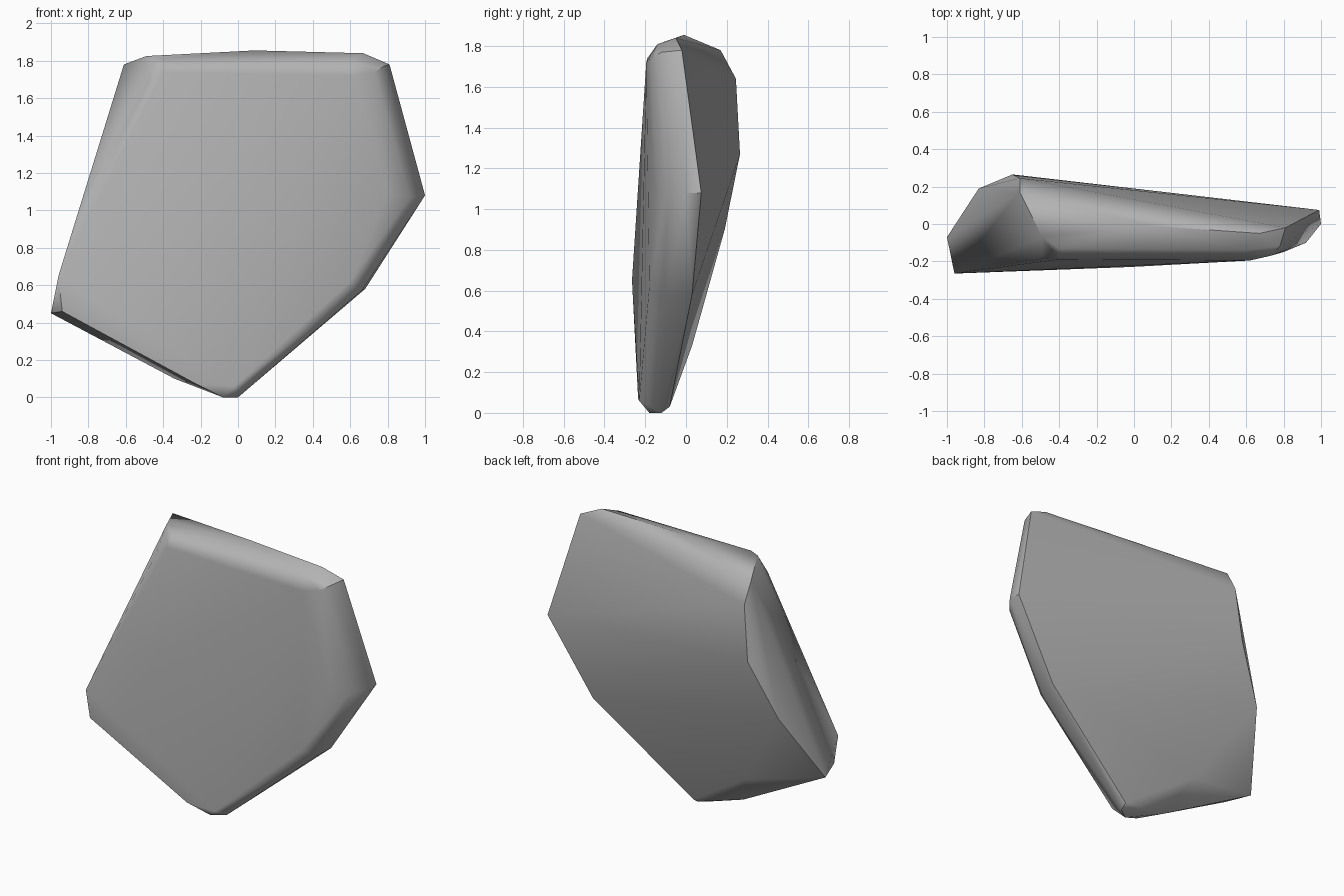
import bpy, bmesh, math

cube = bpy.data.objects.get("Cube")
if cube:
    bpy.data.objects.remove(cube, do_unlink=True)

# Stone material
stone = bpy.data.materials.new("grey_stone")
stone.use_nodes = True
grey = (0.45, 0.45, 0.45, 1.0)
stone.diffuse_color = grey
bsdf = next(n for n in stone.node_tree.nodes if n.type == "BSDF_PRINCIPLED")
bsdf.inputs["Base Color"].default_value = grey
bsdf.inputs["Roughness"].default_value = 0.9

# Rim of the broad front face, running round from the lower left
front_rim = [(-0.96, -0.265, 0.65), (-0.49, -0.18, 1.67), (-0.40, -0.19, 1.74),
             (0.62, -0.195, 1.72), (0.73, -0.17, 1.74), (0.80, -0.15, 1.09),
             (0.60, -0.18, 0.62), (-0.02, -0.23, 0.06), (-0.22, -0.235, 0.07),
             (-0.94, -0.25, 0.46)]

# Worn edge between front and back
edge_ring = [(-1.0, -0.07, 0.45), (-0.49, -0.07, 1.825), (-0.40, -0.13, 1.81),
             (0.60, -0.14, 1.81), (0.09, -0.01, 1.855), (0.67, -0.05, 1.84),
             (0.78, -0.12, 1.77), (0.92, -0.10, 1.07), (1.0, 0.0, 1.08),
             (0.66, -0.10, 0.57), (0.0, -0.12, 0.0), (-0.08, -0.18, 0.0),
             (-0.34, -0.13, 0.10)]

# Rim of the sloping back face
back_rim = [(-0.61, 0.17, 1.78), (-0.61, 0.245, 1.64), (-0.65, 0.265, 1.27),
            (-0.83, 0.19, 0.90), (-0.46, 0.03, 0.33), (0.0, -0.08, 0.03),
            (0.68, 0.03, 0.58), (0.99, 0.075, 1.08), (0.81, -0.02, 1.78)]

# Wrap the three rims into one solid slab
bm = bmesh.new()
for point in front_rim + edge_ring + back_rim:
    bm.verts.new(point)
bmesh.ops.convex_hull(bm, input=bm.verts)
bmesh.ops.delete(bm, geom=[v for v in bm.verts if not v.link_faces], context="VERTS")
bmesh.ops.recalc_face_normals(bm, faces=bm.faces)
mesh = bpy.data.meshes.new("stone_slab")
bm.to_mesh(mesh)
bm.free()
mesh.materials.append(stone)

slab = bpy.data.objects.new("stone_slab", mesh)
bpy.context.collection.objects.link(slab)

# Smooth the worn edges, keep the broken ones crisp
bpy.ops.object.select_all(action="DESELECT")
slab.select_set(True)
bpy.context.view_layer.objects.active = slab
bpy.ops.object.shade_smooth_by_angle(angle=math.radians(40))
weighted = slab.modifiers.new("weighted_normals", "WEIGHTED_NORMAL")
weighted.keep_sharp = True
